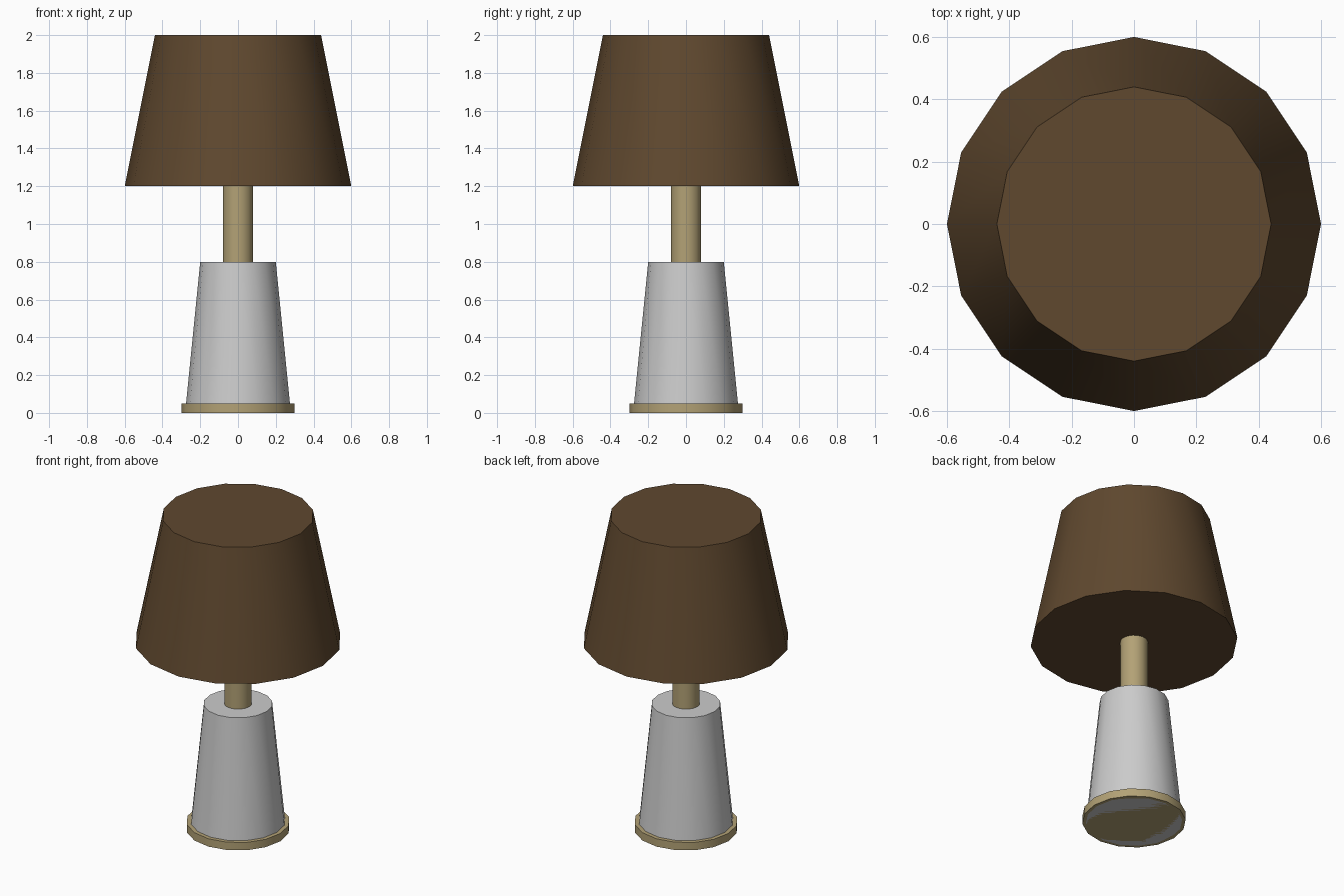
import bpy
from math import radians

if "Cube" in bpy.data.objects:
    bpy.data.objects.remove(bpy.data.objects["Cube"])

SIDES = 16


def material(name, rgb):
    mat = bpy.data.materials.new(name)
    mat.diffuse_color = (*rgb, 1)
    mat.use_nodes = True
    mat.node_tree.nodes["Principled BSDF"].inputs["Base Color"].default_value = mat.diffuse_color
    return mat


def tapered(name, r_bottom, r_top, z0, z1, mat=None):
    bpy.ops.mesh.primitive_cone_add(vertices=SIDES, radius1=r_bottom, radius2=r_top,
                                    depth=z1 - z0, location=(0, 0, (z0 + z1) / 2))
    obj = bpy.context.object
    obj.name = name
    if mat:
        obj.data.materials.append(mat)
    bpy.ops.object.shade_smooth_by_angle(angle=radians(30))
    return obj


brass = material("brass", (0.45, 0.36, 0.18))
fabric = material("brown_fabric", (0.115, 0.065, 0.028))

# Foot disc, body, neck and closed shade
tapered("foot_disc", 0.30, 0.30, 0.0, 0.05, brass)
tapered("lamp_body", 0.28, 0.20, 0.0, 0.80)
tapered("neck", 0.08, 0.08, 0.80, 1.20, brass)
tapered("lampshade", 0.60, 0.44, 1.20, 2.0, fabric)
